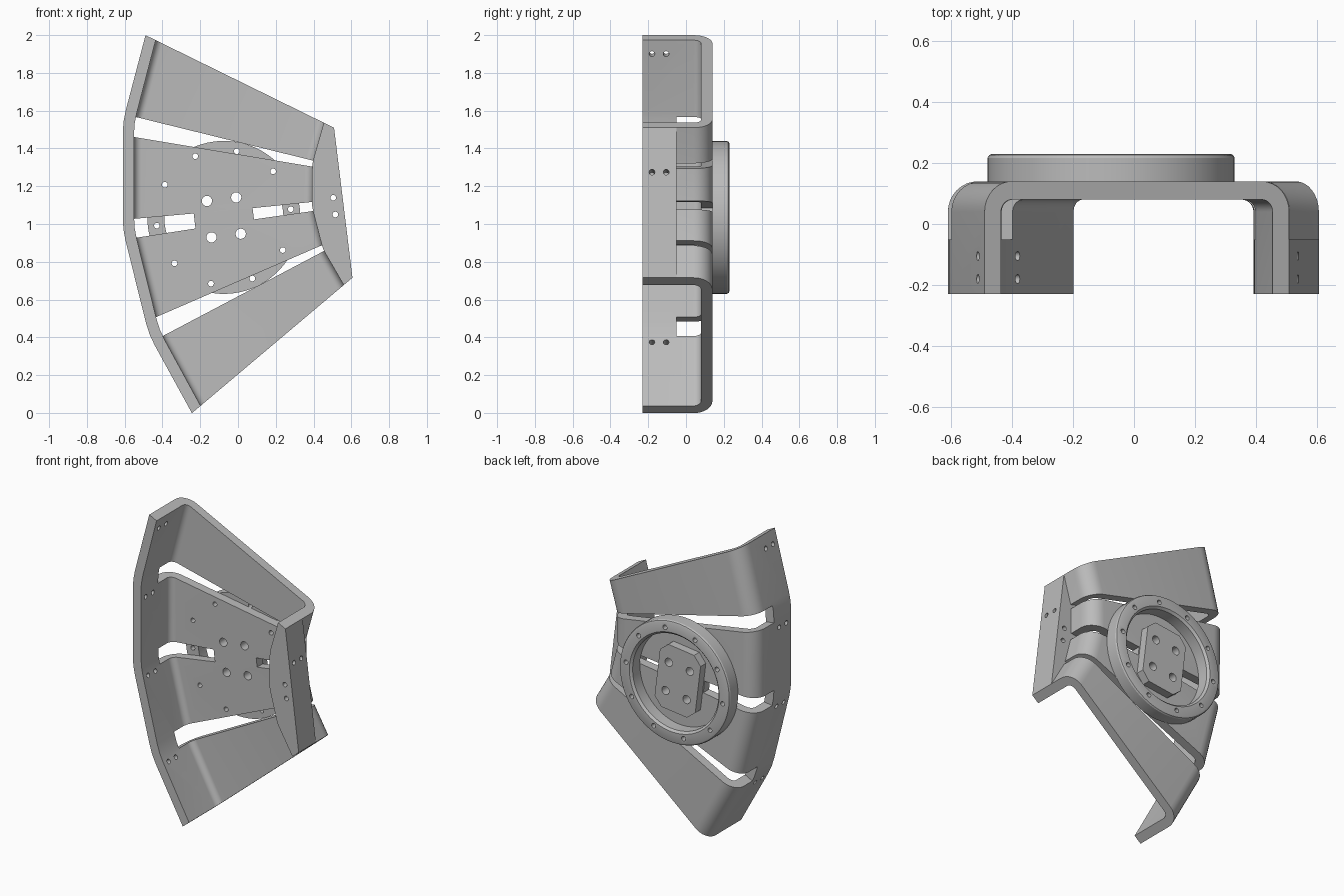
import bpy, bmesh, math
from mathutils import Vector

cube = bpy.data.objects.get("Cube")
if cube:
    bpy.data.objects.remove(cube)

GREY = bpy.data.materials.new("plain grey")
GREY.use_nodes = True
GREY.diffuse_color = (0.5, 0.5, 0.5, 1)
GREY.node_tree.nodes["Principled BSDF"].inputs["Base Color"].default_value = (0.5, 0.5, 0.5, 1)

TILT = math.radians(7)
FRONT, STEP, BACK = -0.23, -0.05, 0.14
THICK, BEND = 0.06, 0.1


def place(u, v, y):
    """Tilted bracket axes (u along the axis, v across) to world."""
    c, s = math.cos(TILT), math.sin(TILT)
    return Vector((-0.075 + u * c - v * s, y, 1.035 + u * s + v * c))


def loft(bm, loops, closed=False):
    """Skin a row of equal point loops, capped unless closed."""
    rows = [[bm.verts.new(p) for p in loop] for loop in loops]
    n = len(rows[0])
    pairs = list(zip(rows, rows[1:])) + ([(rows[-1], rows[0])] if closed else [])
    for a, b in pairs:
        for i in range(n):
            j = (i + 1) % n
            bm.faces.new((a[i], a[j], b[j], b[i]))
    if not closed:
        bm.faces.new(rows[0])
        bm.faces.new(rows[-1])


def prism(bm, pts, y0, y1):
    loft(bm, [[place(u, v, y) for u, v in pts] for y in (y0, y1)])


def circle(u, v, r, n=24):
    return [(u + r * math.cos(math.tau * i / n), v + r * math.sin(math.tau * i / n))
            for i in range(n)]


def drill(bm, a, b, r, n=20):
    """Round bar from a to b."""
    axis = (b - a).normalized()
    e = Vector((0, 1, 0))
    f = axis.cross(e)
    loft(bm, [[p + r * (e * math.cos(math.tau * i / n) + f * math.sin(math.tau * i / n))
               for i in range(n)] for p in (a, b)])


def finish(name, bm):
    bmesh.ops.recalc_face_normals(bm, faces=bm.faces)
    mesh = bpy.data.meshes.new(name)
    bm.to_mesh(mesh)
    bm.free()
    mesh.materials.append(GREY)
    ob = bpy.data.objects.new(name, mesh)
    bpy.context.collection.objects.link(ob)
    return ob


def activate(ob):
    bpy.ops.object.select_all(action='DESELECT')
    ob.select_set(True)
    bpy.context.view_layer.objects.active = ob


def cut(ob, cutters):
    activate(ob)
    for c in cutters:
        mod = ob.modifiers.new("cut", 'BOOLEAN')
        mod.operation, mod.solver, mod.object = 'DIFFERENCE', 'EXACT', c
        bpy.ops.object.modifier_apply(modifier=mod.name)


def fan(half, reach):
    """Mirror the edge points across the axis and round each corner."""
    pts = [Vector(p) for p in half]
    pts += [Vector((p.x, -p.y)) for p in pts[-2::-1]]
    out = [pts[0]]
    for a, b, c in zip(pts, pts[1:], pts[2:]):
        p = b + (a - b).normalized() * reach
        q = b + (c - b).normalized() * reach
        out += [p, (p + q + 2 * b) / 4, q]
    return out + [pts[-1]]


# bent sheet: plate with a faceted flange on each side
left = fan([(-0.294, 1.008), (-0.469, 0.569), (-0.539, 0)], 0.06)
right = fan([(0.637, 0.4), (0.557, 0.21), (0.53, 0)], 0.025)


def corner(radius, inset):
    """Flange foot and bend as (distance from edge, y)."""
    arc = [(BEND - radius * math.cos(t), BACK - BEND + radius * math.sin(t))
           for t in (math.pi / 2 * i / 8 for i in range(9))]
    return [(inset, FRONT)] + arc


outer, inner = corner(BEND, 0), corner(BEND - THICK, THICK)
loops = []
for a, b in zip(left, right):
    d = (b - a).normalized()
    loop = [place(*(a + d * s), y) for s, y in outer]
    loop += [place(*(b - d * s), y) for s, y in reversed(outer)]
    loop += [place(*(b - d * s), y) for s, y in inner]
    loop += [place(*(a + d * s), y) for s, y in reversed(inner)]
    loops.append(loop)
bm = bmesh.new()
loft(bm, loops)
sheet = finish("bent_sheet", bm)

# solid front block filling the hollow side of the fan
bm = bmesh.new()
prism(bm, [tuple(p) for p in right], FRONT, STEP)
block = finish("side_block", bm)

# mounting ring, a turned profile
profile = [(0.315, BACK), (0.405, BACK), (0.405, 0.217), (0.4, 0.226), (0.391, 0.23),
           (0.329, 0.23), (0.315, 0.216)]
bm = bmesh.new()
N = 72
loft(bm, [[place(r * math.cos(math.tau * i / N), r * math.sin(math.tau * i / N), y)
           for r, y in profile] for i in range(N)], closed=True)
ring = finish("mounting_ring", bm)

# centre pad with clipped corners
W, H, C = 0.15, 0.215, 0.055
pad_shape = [(W, H - C), (W - C, H), (C - W, H), (-W, H - C),
             (-W, C - H), (C - W, -H), (W - C, -H), (W, C - H)]
bm = bmesh.new()
prism(bm, pad_shape, BACK, 0.195)
pad = finish("centre_pad", bm)

# slot cutters
bm = bmesh.new()
for s in (1, -1):
    prism(bm, [(-0.65, 0.68 * s), (0.7, 0.167 * s), (0.7, 0.15 * s), (-0.65, 0.548 * s)], STEP, 0.3)
prism(bm, [(-0.156, 0.04), (-0.7, 0.058), (-0.7, -0.058), (-0.156, -0.04)], STEP, 0.3)
prism(bm, [(0.157, 0.03), (0.7, 0.02), (0.7, -0.02), (0.157, -0.03)], STEP, 0.3)
slots = finish("slot_cutter", bm)

# ring bolt holes
bm = bmesh.new()
for k in range(10):
    t = math.tau * k / 10
    prism(bm, circle(0.357 * math.cos(t), 0.357 * math.sin(t), 0.015), 0, 0.4)
ring_holes = finish("ring_hole_cutter", bm)

# pad bolt holes
bm = bmesh.new()
for u in (-0.078, 0.078):
    for v in (-0.097, 0.097):
        prism(bm, circle(u, v, 0.027, 32), 0, 0.4)
pad_holes = finish("pad_hole_cutter", bm)

# flange screw holes in pairs, square to each facet
bm = bmesh.new()
for u, v, turn in ((-0.326, 0.927, -21.7), (-0.484, 0.447, -7), (-0.529, -0.081, 7),
                   (-0.421, -0.633, 21.7), (0.6, 0.163, 0)):
    t = math.radians(turn)
    du, dv = 0.14 * math.cos(t), 0.14 * math.sin(t)
    for y in (-0.105, -0.18):
        drill(bm, place(u - du, v - dv, y), place(u + du, v + dv, y), 0.015)
flange_holes = finish("flange_hole_cutter", bm)

# block holes running front to back
bm = bmesh.new()
for v in (0.033, -0.057):
    prism(bm, circle(0.588, v, 0.015), FRONT - 0.1, 0.1)
block_holes = finish("block_hole_cutter", bm)

cut(sheet, [slots, ring_holes, pad_holes, flange_holes])
cut(block, [flange_holes, block_holes])
cut(ring, [ring_holes])
cut(pad, [pad_holes])
for c in (slots, ring_holes, pad_holes, flange_holes, block_holes):
    bpy.data.objects.remove(c)

for ob in (sheet, block, ring, pad):
    activate(ob)
    bpy.ops.object.shade_smooth_by_angle(angle=math.radians(25))
